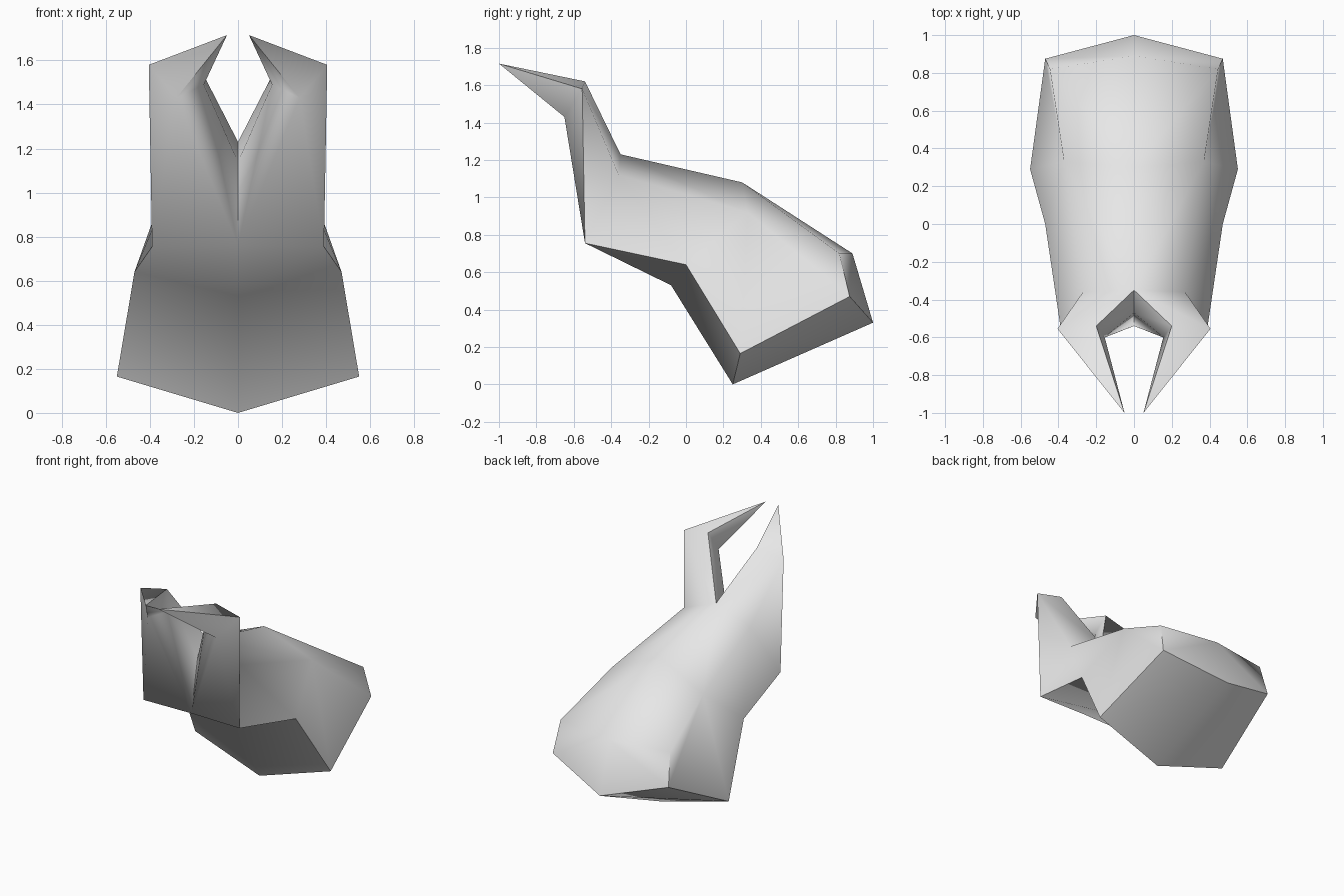
import bpy
import bmesh
import math

cube = bpy.data.objects.get("Cube")
if cube:
    bpy.data.objects.remove(cube)

# Plain grey shell colour
grey = bpy.data.materials.new("shell_grey")
grey.use_nodes = True
colour = (0.8, 0.8, 0.8, 1)
grey.diffuse_color = colour
grey.node_tree.nodes["Principled BSDF"].inputs["Base Color"].default_value = colour

# Landmarks of one half of the head
points = {
    # centre line
    "notch_back": (0, -.35, 1.23), "crown": (0, .3, 1.08),
    "rear_top": (0, .89, .7), "rear_low": (0, 1, .33),
    "keel": (0, .25, 0), "throat": (0, -.08, .53),
    "chin": (0, -.54, .76), "notch_front": (0, -.47, 1.14),
    # side of the head
    "brow": (.27, -.36, 1.12), "temple": (.37, .33, .92),
    "rear_upper": (.445, .82, .7), "rear_side": (.47, .875, .47),
    "flank": (.55, .29, .165), "cheek": (.47, 0, .64),
    "jaw": (.39, -.54, .755),
    # mandible
    "elbow_out": (.405, -.555, 1.58), "elbow_top": (.2, -.54, 1.62),
    "elbow_in": (.155, -.6, 1.49), "elbow_front": (.28, -.65, 1.43),
    "tip": (.05, -1, 1.715),
}

faces = [
    # crown, rear and underside
    "notch_back crown temple brow",
    "crown rear_top rear_upper temple",
    "rear_top rear_low rear_side rear_upper",
    "rear_low keel flank rear_side",
    "keel throat flank", "throat cheek flank",
    "throat chin jaw cheek",
    # side
    "temple rear_upper rear_side flank",
    "temple flank cheek", "brow temple cheek", "brow cheek jaw",
    "elbow_out brow jaw",
    # mandible root and front
    "elbow_out elbow_top notch_back brow",
    "elbow_top elbow_in notch_front notch_back",
    "chin notch_front elbow_in", "chin elbow_in elbow_front",
    "chin elbow_front jaw", "jaw elbow_front elbow_out",
    # mandible point
    "elbow_top elbow_out tip", "elbow_out elbow_front tip",
    "elbow_front elbow_in tip", "elbow_in elbow_top tip",
]

# Both halves share the vertices on the centre line
bm = bmesh.new()
for side in (1, -1):
    verts = {name: bm.verts.new((side * x, y, z)) for name, (x, y, z) in points.items()}
    for face in faces:
        bm.faces.new([verts[name] for name in face.split()])
bmesh.ops.remove_doubles(bm, verts=bm.verts, dist=0.001)
bmesh.ops.recalc_face_normals(bm, faces=bm.faces)

mesh = bpy.data.meshes.new("horned_head")
bm.to_mesh(mesh)
bm.free()
mesh.materials.append(grey)
head = bpy.data.objects.new("horned_head", mesh)
bpy.context.collection.objects.link(head)

# Soft shading with the hardest rims kept crisp
bpy.ops.object.select_all(action="DESELECT")
head.select_set(True)
bpy.context.view_layer.objects.active = head
bpy.ops.object.shade_smooth_by_angle(angle=math.radians(75))
